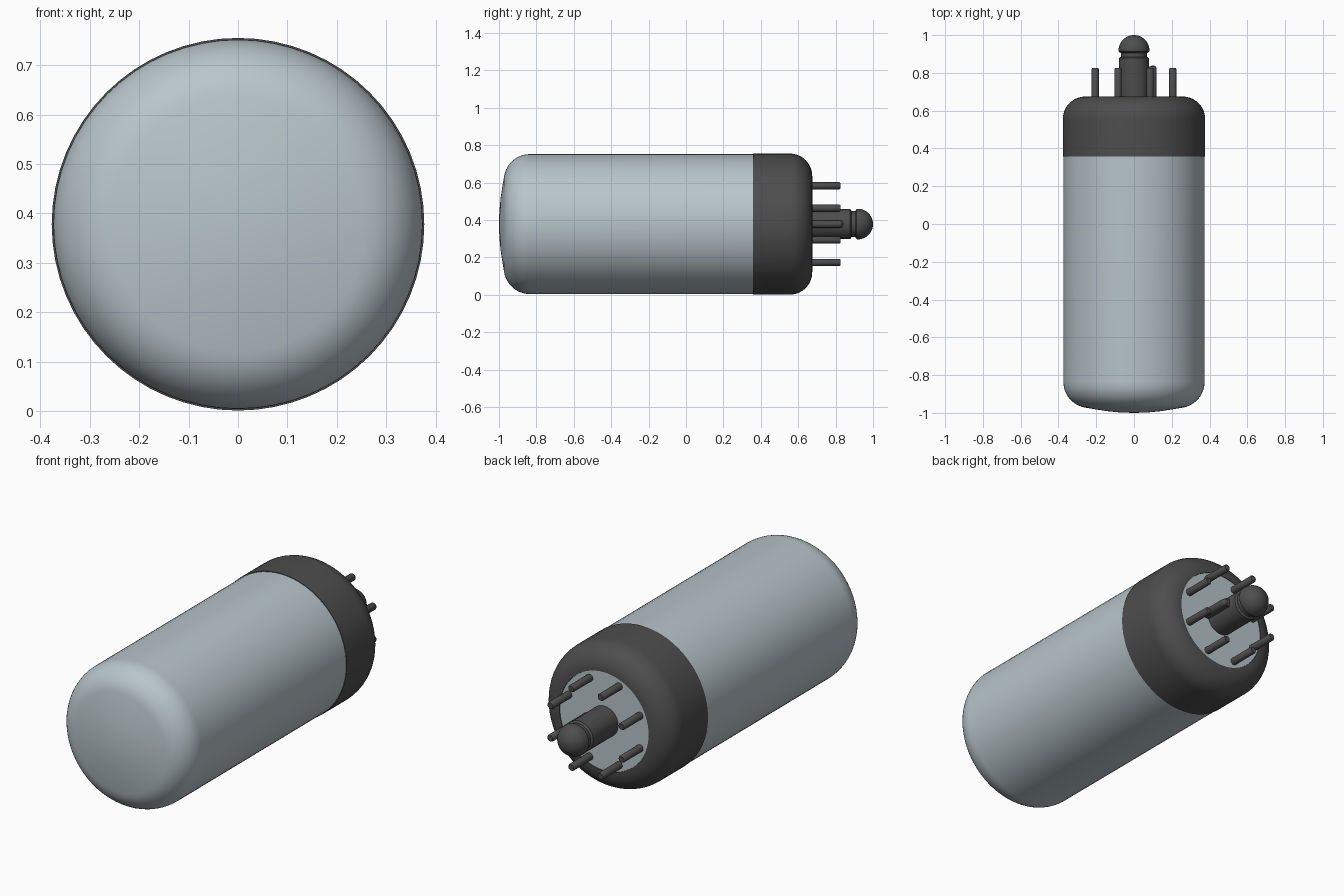
import bpy, bmesh, math

cube = bpy.data.objects.get("Cube")
if cube:
    bpy.data.objects.remove(cube)

AXIS_Z = 0.378


def material(name, rgb):
    m = bpy.data.materials.new(name)
    m.use_nodes = True
    m.diffuse_color = (*rgb, 1)
    m.node_tree.nodes["Principled BSDF"].inputs["Base Color"].default_value = (*rgb, 1)
    return m


GLASS = material("pale glass", (0.48, 0.56, 0.59))
DARK = material("dark bakelite", (0.075, 0.075, 0.075))


def arc(cr, cy, rad_r, rad_y, a0, a1, n):
    """Points (radius, y) on an elliptical arc, angles in degrees."""
    out = []
    for i in range(n + 1):
        a = math.radians(a0 + (a1 - a0) * i / n)
        out.append((cr + rad_r * math.cos(a), cy + rad_y * math.sin(a)))
    return out


def lathe(name, profile, mat, x=0.0, z=AXIS_Z, segs=64, closed=False):
    """Spin a (radius, y) profile around an axis parallel to y."""
    bm = bmesh.new()
    vs = [bm.verts.new((r, y, 0)) for r, y in profile]
    edges = [bm.edges.new(p) for p in zip(vs, vs[1:])]
    if closed:
        edges.append(bm.edges.new((vs[-1], vs[0])))
    bmesh.ops.spin(bm, geom=vs + edges, cent=(0, 0, 0), axis=(0, 1, 0),
                   angle=math.tau, steps=segs, use_duplicate=False)
    bmesh.ops.remove_doubles(bm, verts=bm.verts, dist=1e-5)
    bmesh.ops.recalc_face_normals(bm, faces=bm.faces)
    me = bpy.data.meshes.new(name)
    bm.to_mesh(me)
    bm.free()
    me.materials.append(mat)
    me.shade_smooth()
    me.set_sharp_from_angle(angle=math.radians(35))
    ob = bpy.data.objects.new(name, me)
    ob.location = (x, 0, z)
    bpy.context.collection.objects.link(ob)
    return ob


# Glass envelope: gently domed front, rounded shoulder, flat rear disc
dome = [(0, -1.0), (0.07, -0.998), (0.14, -0.991), (0.2, -0.982)]
shoulder = arc(0.235, -0.835, 0.139, 0.139, -80, 0, 12)
lathe("glass_envelope", dome + shoulder + [(0.374, 0.5), (0.257, 0.6), (0.257, 0.672), (0, 0.672)], GLASS)

# Base collar wrapped around the rear end
lathe("base_collar",
      [(0.365, 0.357), (0.377, 0.357)] + arc(0.257, 0.555, 0.12, 0.12, 0, 90, 14)
      + [(0.255, 0.665), (0.255, 0.62), (0.365, 0.5)], DARK, closed=True)

# Central guide post with a grooved neck and a round tip
lathe("guide_post",
      [(0, 0.66), (0.08, 0.66), (0.08, 0.878), (0.07, 0.885), (0.07, 0.905), (0.08, 0.912)]
      + arc(0, 0.918, 0.082, 0.082, 0, 90, 12), DARK, segs=40)

# Locating key on the side of the post, with a rounded end
lathe("guide_key", [(0, 0.66), (0.02, 0.66)] + arc(0, 0.82, 0.02, 0.02, 0, 90, 5),
      DARK, x=0.1, segs=16)
bpy.ops.mesh.primitive_cube_add(size=1, location=(0.08, 0.75, AXIS_Z))
web = bpy.context.object
web.name = "guide_key_web"
web.scale = (0.04, 0.17, 0.04)
web.data.materials.append(DARK)

# Ring of eight contact pins
for i in range(8):
    a = math.radians(22.5 + 45 * i)
    lathe(f"contact_pin_{i + 1}",
          [(0, 0.66), (0.019, 0.66), (0.019, 0.82), (0.015, 0.826), (0, 0.826)], DARK,
          x=0.222 * math.cos(a), z=AXIS_Z + 0.222 * math.sin(a), segs=16)
